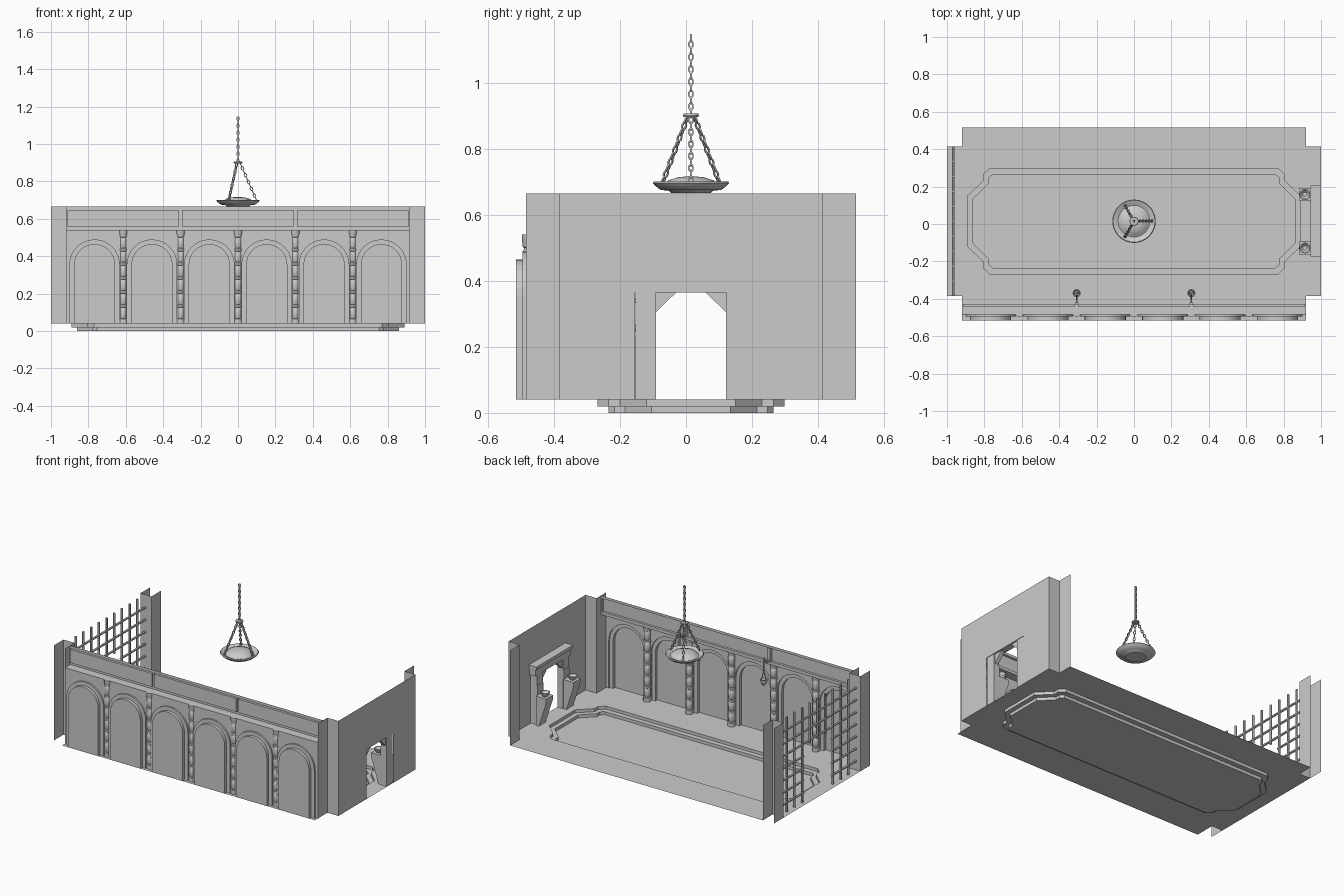
import bpy, bmesh, math
from mathutils import Vector, Matrix

if "Cube" in bpy.data.objects:
    bpy.data.objects.remove(bpy.data.objects["Cube"])

CY = 0.015          # y centre of pit, door and chandelier
LO, HI = 0.04, 0.665


def make(name, bm, smooth=False, normals=False):
    bmesh.ops.remove_doubles(bm, verts=bm.verts, dist=1e-5)
    if normals:
        bmesh.ops.recalc_face_normals(bm, faces=bm.faces)
    me = bpy.data.meshes.new(name)
    bm.to_mesh(me)
    bm.free()
    ob = bpy.data.objects.new(name, me)
    bpy.context.collection.objects.link(ob)
    if smooth:
        bpy.ops.object.select_all(action='DESELECT')
        ob.select_set(True)
        bpy.context.view_layer.objects.active = ob
        bpy.ops.object.shade_smooth_by_angle(angle=math.radians(40))
    return ob


def bridge(bm, a, b, closed=True):
    va, vb = [bm.verts.new(p) for p in a], [bm.verts.new(p) for p in b]
    n = len(a)
    for i in range(n if closed else n - 1):
        j = (i + 1) % n
        bm.faces.new((va[i], va[j], vb[j], vb[i]))


def face(bm, pts):
    bm.faces.new([bm.verts.new(p) for p in pts])


def box(bm, lo, hi):
    c = [(a + b) / 2 for a, b in zip(lo, hi)]
    s = [b - a for a, b in zip(lo, hi)]
    bmesh.ops.create_cube(bm, size=1, matrix=Matrix.Translation(c) @ Matrix.Diagonal((*s, 1)))


def prism(bm, a, off):
    b = [tuple(Vector(p) + Vector(off)) for p in a]
    bridge(bm, a, b)
    face(bm, a)
    face(bm, b)


def rod(bm, a, b, r, seg=6):
    a, b = Vector(a), Vector(b)
    m = Matrix.Translation((a + b) / 2) @ (b - a).to_track_quat('Z', 'Y').to_matrix().to_4x4()
    bmesh.ops.create_cone(bm, cap_ends=True, segments=seg, radius1=r, radius2=r, depth=(b - a).length, matrix=m)


def lathe(bm, prof, x, y, seg=16):
    ring = lambda r, z: [(x + r * math.cos(t), y + r * math.sin(t), z)
                         for t in (2 * math.pi * i / seg for i in range(seg))]
    for p, q in zip(prof, prof[1:]):
        bridge(bm, ring(*p), ring(*q))


def chain(bm, a, b, step=0.0195):
    # alternating oval links from a to b
    a, b = Vector(a), Vector(b)
    n = max(2, round((b - a).length / step))
    base = (b - a).to_track_quat('Z', 'Y').to_matrix().to_4x4()
    for k in range(n):
        m = Matrix.Translation(a.lerp(b, (k + .5) / n)) @ base @ Matrix.Rotation(k * math.pi / 2, 4, 'Z')
        rings = []
        for i in range(8):
            t = math.pi / 8 + i * math.pi / 4
            d = Vector((math.cos(t), 0, math.sin(t)))
            c = Vector((d.x * .0065, 0, d.z * .0115))
            rings.append([m @ (c + d * u + Vector((0, v, 0)))
                          for u, v in ((.0025, .0025), (-.0025, .0025), (-.0025, -.0025), (.0025, -.0025))])
        for i in range(8):
            bridge(bm, rings[i], rings[(i + 1) % 8])


# floor with sunken two-step pit
def pit(quarter, z):
    q = list(quarter)
    half = q + [(x, -y) for x, y in reversed(q)]
    return [(x, y + CY, z) for x, y in half] + [(-x, y + CY, z) for x, y in reversed(half)]

big = [(.77, .283), (.805, .25), (.805, .215), (.89, .135)]
small = [(.755, .25), (.777, .232), (.777, .2), (.86, .12)]
right = [(.92, -.515), (.92, -.385), (1, -.385), (1, .415), (.92, .415), (.92, .515)]
outline = [(x, y, LO) for x, y in right] + [(-x, y, LO) for x, y in reversed(right)]
bm = bmesh.new()
edges = []
for loop in (outline, pit(big, LO)):
    vs = [bm.verts.new(p) for p in loop]
    edges += [bm.edges.new((vs[i], vs[i - 1])) for i in range(len(vs))]
bmesh.ops.triangle_fill(bm, edges=edges, use_beauty=True, normal=(0, 0, 1))
bridge(bm, pit(big, LO), pit(big, .02))
bridge(bm, pit(big, .02), pit(small, .02))
bridge(bm, pit(small, .02), pit(small, 0))
face(bm, pit(small, 0))
make("floor", bm)

# end walls: stepped right wall with a doorway, two channel piers on the left
def wall(bm, pts):
    bridge(bm, [(x, y, LO) for x, y in pts], [(x, y, HI) for x, y in pts], False)

bm = bmesh.new()
wall(bm, [(.92, -.485), (.92, -.385), (1, -.385)])
wall(bm, [(1, .415), (.92, .415), (.92, .515)])
bridge(bm, [(1, -.385, LO), (1, -.385, HI), (1, .415, HI), (1, .415, LO)],
       [(1, -.155, LO), (1, -.155, .375), (1, .182, .375), (1, .182, LO)], False)
make("right_wall", bm)
bm = bmesh.new()
for y0, y1 in ((-.485, -.385), (.515, .415)):
    wall(bm, [(-.92, y0), (-.92, y1), (-1, y1), (-1, y0)])
make("left_piers", bm)

# front wall: six arched niches
def arch(cx, r, y):
    pts = [(cx - r, y, LO)]
    pts += [(cx - r * math.cos(math.pi * i / 16), y, .355 + r * math.sin(math.pi * i / 16)) for i in range(17)]
    return pts + [(cx + r, y, LO)]

PITCH = .3067
bm = bmesh.new()
for k in range(6):
    cx, h = (k - 2.5) * PITCH, PITCH / 2
    bay = [(cx - h, -.485, LO)] + [(cx - h + PITCH * i / 16, -.485, .54) for i in range(17)] + [(cx + h, -.485, LO)]
    loops = [bay, arch(cx, .135, -.485), arch(cx, .135, -.495), arch(cx, .11, -.495), arch(cx, .11, -.515)]
    for a, b in zip(loops, loops[1:]):
        bridge(bm, a, b, False)
    face(bm, loops[-1])
make("arcade_wall", bm)

# frieze above the arcade with three inset panels
bm = bmesh.new()
rect = lambda x0, x1, z0, z1, y: [(x0, y, z0), (x1, y, z0), (x1, y, z1), (x0, y, z1)]
bridge(bm, [(-.92, -.485, .54), (.92, -.485, .54)], [(-.92, -.43, .54), (.92, -.43, .54)], False)
for k in (-1, 0, 1):
    x0, x1 = k * .6133 - .3067, k * .6133 + .3067
    loops = [rect(x0, x1, .54, HI, -.43), rect(x0 + .008, x1 - .008, .56, .648, -.43),
             rect(x0 + .008, x1 - .008, .56, .648, -.445)]
    bridge(bm, loops[0], loops[1])
    bridge(bm, loops[1], loops[2])
    face(bm, loops[2])
make("frieze", bm)

# columns of stacked drums
bm = bmesh.new()
prof = [(.024, LO), (.024, .065)]
for i in range(6):
    z = .065 + i * .075
    prof += [(.017, z + .003), (.02, z + .008), (.02, z + .055), (.017, z + .06), (.022, z + .063), (.022, z + .075)]
prof += [(.024, .52), (.024, .54), (0, .54)]
for k in range(-2, 3):
    lathe(bm, prof, k * PITCH, -.473, 12)
make("columns", bm, True, True)

# barred screen on the left, leaving a gateway
bm = bmesh.new()
X = -.967
for k in range(-4, 5):
    y = CY + .08 * k
    rod(bm, (X, y, .4 if abs(k) < 2 else LO), (X, y, HI), .0075)
for k in range(7):
    z = .10 + .08 * k
    spans = [(-.385, .415)] if z > .38 else [(-.385, -.13), (.16, .415)]
    for a, b in spans:
        rod(bm, (X, a, z), (X, b, z), .0075)
make("bar_screen", bm)

# door frame: lintel, block jambs, corner braces
bm = bmesh.new()
box(bm, (.955, -.17, .365), (1, .2, .41))
box(bm, (.945, -.175, .41), (1, .205, .43))
for s in (-1, 1):
    for z0, z1, d in ((LO, .235, 0), (.235, .295, .004), (.295, .365, 0)):
        a, b = sorted((CY + s * .106, CY + s * .168))
        box(bm, (.957 - d, a, z0), (.997, b, z1))
    prism(bm, [(.965, CY + s * .106, .305), (.965, CY + s * .106, .365), (.965, CY + s * .045, .365)], (.025, 0, 0))
make("door_frame", bm, normals=True)

# tapered brackets carrying small fire bowls beside the door
bm = bmesh.new()
for s in (-1, 1):
    y = CY + s * .143
    prism(bm, [(.957, y - .035, LO), (.935, y - .035, LO), (.882, y - .035, .205), (.882, y - .035, .232),
               (.957, y - .035, .232)], (0, .07, 0))
make("door_brackets", bm, normals=True)
bm = bmesh.new()
for s in (-1, 1):
    lathe(bm, [(0, .232), (.016, .232), (.03, .25), (.03, .256), (.024, .256), (.012, .243), (0, .243)],
          .914, CY + s * .143, 12)
make("door_bowls", bm, True, True)

# hooked lamps hanging from the frieze
bm = bmesh.new()
for s in (-1, 1):
    x = s * PITCH
    box(bm, (x - .01, -.432, .56), (x + .01, -.42, .65))
    path = [(-.425, .575), (-.405, .565), (-.385, .58), (-.375, .605), (-.37, .575), (-.37, .515)]
    for p, q in zip(path, path[1:]):
        rod(bm, (x, *p), (x, *q), .005)
    for d in (-.016, .016):
        rod(bm, (x, -.37, .52), (x + d, -.37, .462), .003)
    lathe(bm, [(0, .425), (.008, .428), (.02, .448), (.022, .465), (.017, .465), (.012, .45), (0, .45)], x, -.37, 12)
make("wall_lamps", bm)

# hanging bowl with dome, collar and chains
bm = bmesh.new()
lathe(bm, [(0, .667), (.06, .667), (.066, .673), (.092, .676), (.108, .688), (.116, .697), (.112, .702),
           (.1, .697), (.085, .69), (.08, .692), (.068, .705), (.04, .714), (0, .718)], 0, CY, 32)
make("hanging_bowl", bm, True, True)
bm = bmesh.new()
lathe(bm, [(0, .897), (.022, .897), (.024, .902), (.022, .907), (0, .907)], 0, CY, 16)
make("chain_collar", bm, True, True)
bm = bmesh.new()
chain(bm, (0, CY, .9), (0, CY, 1.145))
for k in range(3):
    t = k * 2 * math.pi / 3
    c, s = math.cos(t), math.sin(t)
    chain(bm, (c * .1, CY + s * .1, .697), (c * .012, CY + s * .012, .897))
make("chains", bm, normals=True)
